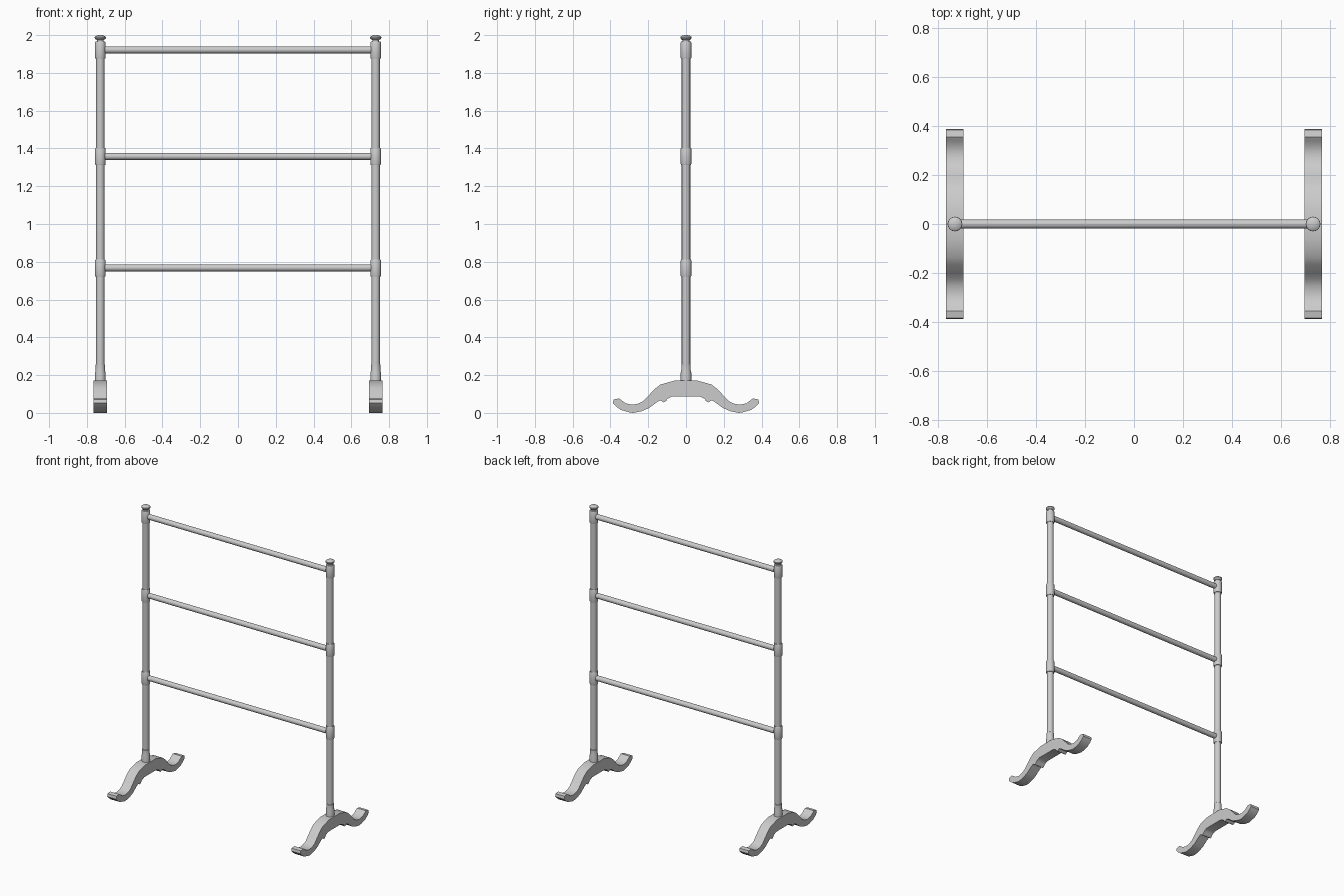
import bpy, bmesh, math
from mathutils import Vector

if "Cube" in bpy.data.objects:
    bpy.data.objects.remove(bpy.data.objects["Cube"])

POST_X = 0.729


def finish(bm, name, angle=35):
    bmesh.ops.recalc_face_normals(bm, faces=bm.faces)
    me = bpy.data.meshes.new(name)
    bm.to_mesh(me)
    bm.free()
    ob = bpy.data.objects.new(name, me)
    bpy.context.collection.objects.link(ob)
    bpy.ops.object.select_all(action='DESELECT')
    ob.select_set(True)
    bpy.context.view_layer.objects.active = ob
    bpy.ops.object.shade_smooth_by_angle(angle=math.radians(angle))
    return ob


def lathe(name, profile, x, sides=16):
    # Turned part: rings of (radius, height) around a vertical axis
    bm = bmesh.new()
    rings = []
    for r, z in profile:
        rings.append([bm.verts.new((x + r * math.cos(2 * math.pi * i / sides),
                                    r * math.sin(2 * math.pi * i / sides), z))
                      for i in range(sides)])
    for a, b in zip(rings, rings[1:]):
        for i in range(sides):
            j = (i + 1) % sides
            bm.faces.new((a[i], a[j], b[j], b[i]))
    bm.faces.new(rings[0])
    bm.faces.new(rings[-1])
    return finish(bm, name)


def rail(name, z, r=0.0185, half=0.705, sides=16):
    bm = bmesh.new()
    ends = [[bm.verts.new((x, r * math.cos(2 * math.pi * i / sides),
                           z + r * math.sin(2 * math.pi * i / sides)))
             for i in range(sides)] for x in (-half, half)]
    for i in range(sides):
        j = (i + 1) % sides
        bm.faces.new((ends[0][i], ends[0][j], ends[1][j], ends[1][i]))
    for e in ends:
        bm.faces.new(e)
    return finish(bm, name)


# Half outline of the scrolled foot (y, z), top centre round to the underside
FOOT = [(0.06, 0.171), (0.135, 0.15), (0.165, 0.127), (0.20, 0.09), (0.225, 0.063),
        (0.25, 0.05), (0.285, 0.043), (0.32, 0.051), (0.34, 0.066), (0.355, 0.076),
        (0.383, 0.071), (0.387, 0.052), (0.37, 0.034), (0.345, 0.016), (0.30, 0.003),
        (0.28, 0.0), (0.235, 0.009), (0.195, 0.026), (0.155, 0.056), (0.135, 0.067),
        (0.118, 0.055), (0.105, 0.063), (0.10, 0.074), (0.072, 0.088)]


def foot(name, x, half=0.0355):
    outline = FOOT + [(-y, z) for y, z in reversed(FOOT)]
    bm = bmesh.new()
    face = bm.faces.new([bm.verts.new((x - half, y, z)) for y, z in outline])
    ext = bmesh.ops.extrude_face_region(bm, geom=[face], use_keep_orig=True)
    moved = [g for g in ext['geom'] if isinstance(g, bmesh.types.BMVert)]
    bmesh.ops.translate(bm, verts=moved, vec=Vector((2 * half, 0, 0)))
    # Split the concave side faces cleanly
    bmesh.ops.triangulate(bm, faces=[f for f in bm.faces if len(f.verts) > 4])
    return finish(bm, name, 40)


# Turned post: base socket, three joint collars, mushroom finial
P, C = 0.0225, 0.0285
POST = [(C, 0.14), (C, 0.21), (0.025, 0.225), (0.025, 0.255), (P, 0.257)]
for low, high in ((0.722, 0.812), (1.313, 1.403), (1.875, 1.965)):
    POST += [(P, low), (C - 0.002, low), (C, low + 0.006),
             (C, high - 0.006), (C - 0.003, high), (P, high)]
POST += [(0.018, 1.967), (0.018, 1.974), (0.026, 1.978), (0.030, 1.985),
         (0.029, 1.991), (0.020, 1.997), (0.008, 2.0)]

for side, x in (("left", -POST_X), ("right", POST_X)):
    lathe(side + "_post", POST, x)
    foot(side + "_foot", x)

# Cross rails
for label, z in (("lower", 0.768), ("middle", 1.358), ("top", 1.922)):
    rail(label + "_rail", z)
